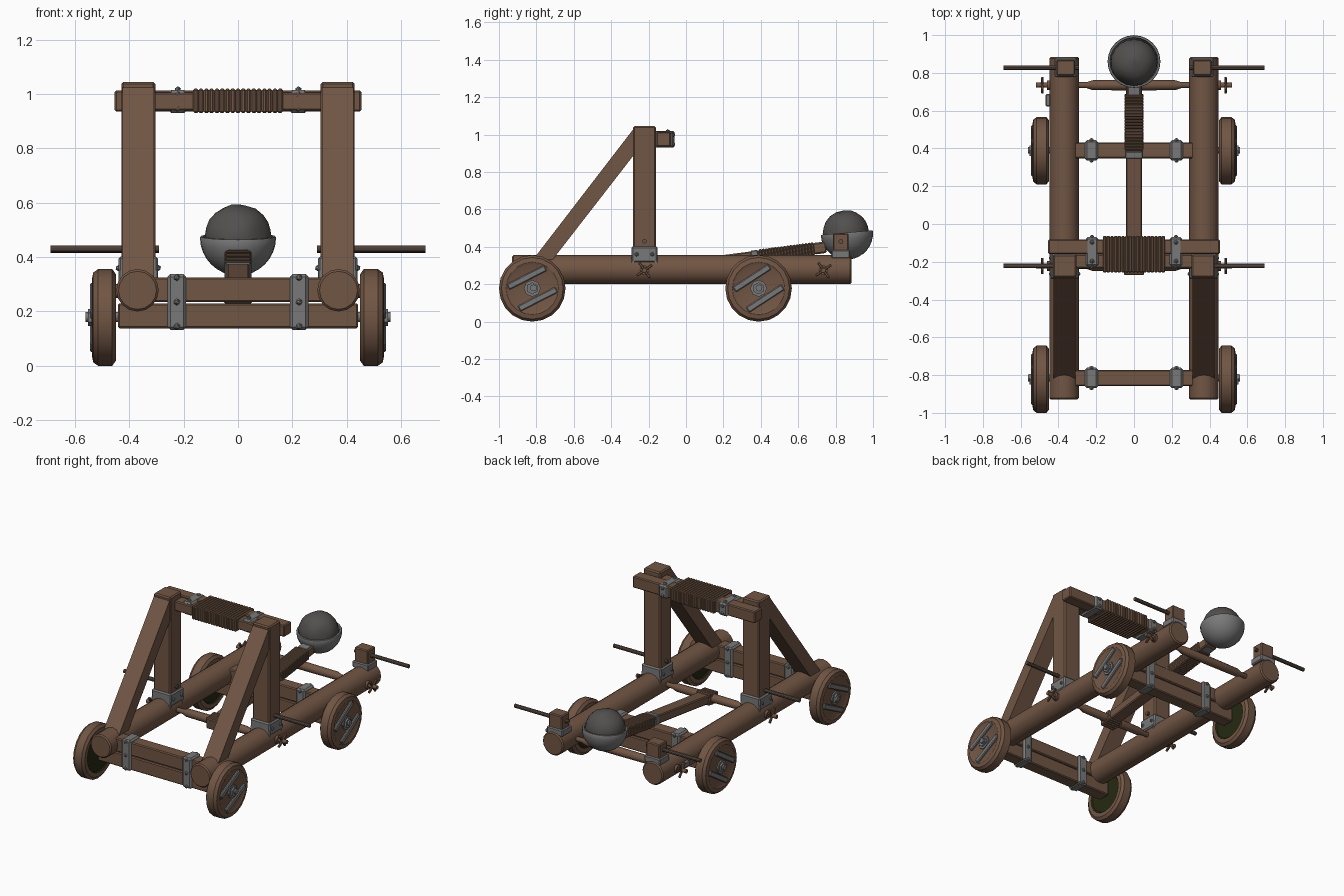
import bpy, bmesh, math, random
from mathutils import Matrix, Vector

if "Cube" in bpy.data.objects:
    bpy.data.objects.remove(bpy.data.objects["Cube"])

random.seed(7)

def material(name, rgb):
    m = bpy.data.materials.new(name)
    m.diffuse_color = (*rgb, 1)
    m.use_nodes = True
    m.node_tree.nodes["Principled BSDF"].inputs["Base Color"].default_value = m.diffuse_color
    return m

WOOD = material("brown wood", (0.165, 0.092, 0.058))
ROPE = material("rope brown", (0.16, 0.093, 0.058))
IRON = material("grey iron", (0.19, 0.19, 0.19))
ROD = material("weathered rod", (0.12, 0.085, 0.066))
STONE = material("dark stone", (0.085, 0.08, 0.077))
MOSS = material("dark olive", (0.02, 0.022, 0.006))
I = Matrix.Identity(4)
T = Matrix.Translation
ALONG_Y = Matrix.Rotation(math.pi / 2, 4, 'Z')

def finish(name, bm, mats, mtx=I, smooth=True):
    bmesh.ops.recalc_face_normals(bm, faces=bm.faces[:])
    bm.transform(mtx)
    if mtx.determinant() < 0:
        bmesh.ops.reverse_faces(bm, faces=bm.faces[:])
    me = bpy.data.meshes.new(name)
    bm.to_mesh(me)
    bm.free()
    for m in mats:
        me.materials.append(m)
    if smooth:
        me.polygons.foreach_set("use_smooth", [True] * len(me.polygons))
        me.set_sharp_from_angle(angle=math.radians(35))
    ob = bpy.data.objects.new(name, me)
    bpy.context.scene.collection.objects.link(ob)
    return ob

def add_box(bm, c, size, bevel=0.0):
    mtx = T(Vector(c)) @ Matrix.Diagonal((*size, 1))
    vs = bmesh.ops.create_cube(bm, size=1, matrix=mtx)["verts"]
    if bevel:
        es = list({e for v in vs for e in v.link_edges})
        bmesh.ops.bevel(bm, geom=es, offset=bevel, segments=1, affect='EDGES')

def box(name, c, size, mat, bevel=0.006, mtx=I):
    bm = bmesh.new()
    add_box(bm, c, size, bevel)
    return finish(name, bm, [mat], mtx, False)

def lathe(name, profile, mats, mtx=I, steps=16, rule=None):
    """Spin (x, radius) points around the x axis."""
    bm = bmesh.new()
    vs = [bm.verts.new((x, 0, r)) for x, r in profile]
    es = [bm.edges.new(p) for p in zip(vs, vs[1:])]
    bmesh.ops.spin(bm, geom=vs + es, cent=(0, 0, 0), axis=(1, 0, 0),
                   angle=2 * math.pi, steps=steps, use_merge=True)
    bmesh.ops.remove_doubles(bm, verts=bm.verts[:], dist=1e-5)
    if rule:
        for f in bm.faces:
            f.material_index = rule(f)
    return finish(name, bm, mats, mtx)

def rod(name, x0, x1, r, mat, mtx=I, steps=12):
    return lathe(name, [(x0, 0), (x0, r), (x1, r), (x1, 0)], [mat], mtx, steps)

def rope_wrap(name, a, b, n, w, h, mtx=I):
    """Row of rounded square coils along local x."""
    bm = bmesh.new()
    p = (b - a) / n
    for i in range(n):
        add_box(bm, (a + p * (i + .5), 0, 0), (p, w, h), p * .3)
    finish(name, bm, [ROPE], mtx, False)

def band(name, c, size, studs):
    """Iron strap with rounded studs on its faces."""
    bm = bmesh.new()
    add_box(bm, c, size, 0.01)
    for s in studs:
        bmesh.ops.create_icosphere(bm, subdivisions=1, radius=0.013, matrix=T(Vector(c) + Vector(s)))
    finish(name, bm, [IRON], I, False)

# round side rails
for s in (-1, 1):
    lathe("side_rail", [(-.93, 0), (-.93, .07), (-.922, .078), (.877, .078), (.885, .07), (.885, 0)],
          [WOOD], T((s * .37, 0, .278)) @ ALONG_Y)

# paired cross beams with straps, axles
for y in (-.815, .39):
    box("upper_cross_beam", (0, y, .28), (.66, .085, .09), WOOD)
    box("lower_cross_beam", (0, y, .184), (.885, .085, .092), WOOD)
    rod("axle", -.562, .562, .018, IRON, T((0, y, .18)))
    for s in (-1, 1):
        band("beam_strap", (s * .225, y, .235), (.068, .108, .205),
             [(0, dy, dz) for dy in (-.053, .053) for dz in (-.09, 0, .09)])

# wheels with mossy inner face, iron bars and hub nut
prof = [(.457, 0), (.457, .125), (.45, .132), (.45, .16), (.463, .178), (.515, .178),
        (.533, .165), (.538, .14), (.531, .125), (.531, 0)]
for y, ang in ((-.822, 27), (.388, 33)):
    for s in (-1, 1):
        M = T((0, y, .178)) @ Matrix.Scale(s, 4, (1, 0, 0))
        lathe("wheel", prof, [WOOD, MOSS], M, 20,
              lambda f: int(f.calc_center_median().x < .4571 and f.calc_center_median().yz.length < .127))
        R = M @ Matrix.Rotation(math.radians(ang), 4, 'X')
        for o in (-.065, .065):
            box("wheel_bar", (.535, 0, o), (.018, .225, .034), IRON, .005, R)
        rod("hub_washer", .52, .54, .045, IRON, M, 8)
        rod("hub_nut", .53, .552, .032, IRON, M, 6)

# upright posts, iron feet and slanted braces
for s in (-1, 1):
    x = s * .367
    box("upright_post", (x, -.222, .675), (.125, .123, .74), WOOD, .008)
    bm = bmesh.new()
    add_box(bm, (x, -.222, .36), (.146, .14, .085), .008)
    for dx in (-.055, .055):
        for dy in (-.06, .06):
            add_box(bm, (x + dx, -.222 + dy, .325), (.034, .02, .06), .004)
            bmesh.ops.create_icosphere(bm, subdivisions=1, radius=.012,
                                       matrix=T((x + dx * 1.32, -.222 + dy * .7, .36)))
    finish("post_foot", bm, [IRON], I, False)
    bm = bmesh.new()
    f = bm.faces.new([bm.verts.new((x - .058, y, z)) for y, z in
                      ((-.85, .29), (-.745, .29), (-.26, .915), (-.26, 1.03), (-.285, 1.025))])
    ext = bmesh.ops.extrude_face_region(bm, geom=[f])["geom"]
    bmesh.ops.translate(bm, vec=(.116, 0, 0), verts=[v for v in ext if isinstance(v, bmesh.types.BMVert)])
    if not f.is_valid or len(bm.faces) < 7:
        bmesh.ops.holes_fill(bm, edges=bm.edges[:])
    finish("slanted_brace", bm, [WOOD], I, False)

# padded top beam, two timbers side by side
box("top_beam_back", (0, -.12, .975), (.908, .078, .078), WOOD)
box("top_beam_front", (0, -.197, .973), (.62, .075, .066), WOOD)
rope_wrap("top_beam_padding", -.165, .165, 17, .195, .09, T((0, -.16, .975)))
for s in (-1, 1):
    band("top_strap", (s * .222, -.147, .973), (.066, .155, .086),
         [(0, dy, dz) for dy in (-.077, .077) for dz in (-.025, .025)]
         + [(0, dy, .043) for dy in (-.05, .05)])

# rear blocks, their iron feet, and long handle rods
for s in (-1, 1):
    x = s * .362
    box("rear_block", (x, .828, .405), (.1, .083, .135), WOOD)
    box("rear_block_foot", (x, .828, .36), (.118, .1, .045), IRON, .006)
    for y, z in ((-.222, .43), (.828, .428)):
        a, b = sorted((s * .29, s * .69))
        rod("handle_rod", a, b, .0125, ROD, T((0, y, z)), 10)

# winch rollers across the rails with crossed grips outside
for y in (-.222, .735):
    half = [(.52, 0), (.52, .013), (.46, .013), (.46, .026), (.438, .026), (.438, .016),
            (.25, .016), (.22, .026), (0, .028)]
    lathe("winch_roller", half + [(-x, r) for x, r in reversed(half[:-1])],
          [WOOD], T((0, y, .275)), 12)
    for s in (-1, 1):
        bm = bmesh.new()
        for k in range(2):
            vs = set(bm.verts)
            add_box(bm, (0, 0, 0), (.014, .1, .014), .003)
            bmesh.ops.rotate(bm, verts=[v for v in bm.verts if v not in vs],
                             matrix=Matrix.Rotation(math.radians(35 + 90 * k), 3, 'X'))
        finish("winch_grip", bm, [WOOD], T((s * .485, y, .275)), False)
box("winch_pawl", (-.455, .655, .275), (.025, .065, .03), IRON, .004)

# throwing arm
A = T((0, -.222, .272)) @ Matrix.Rotation(math.atan(.13), 4, 'X')
box("throwing_arm", (0, .47, 0), (.085, 1.02, .058), WOOD, .006, A)
rope_wrap("arm_rope", .62, .915, 18, .098, .07, A @ ALONG_Y)
rope_wrap("arm_root_rope", -.045, .045, 5, .105, .075, A @ ALONG_Y)
box("arm_collar", (0, .595, 0), (.094, .04, .066), IRON, .005, A)
box("cup_collar", (0, .945, 0), (.07, .06, .062), IRON, .005, A)

# iron cup: open hemisphere with thickness
half = [(-.14 * math.cos(a), .14 * math.sin(a)) for a in [math.pi / 2 * i / 8 for i in range(9)]]
inner = [(x * .9, r * .9) for x, r in reversed(half)]
lathe("cup", half + [(.004, .138), (.004, .128)] + inner, [IRON],
      T((0, .86, .472)) @ Matrix.Rotation(math.radians(5), 4, 'X') @ Matrix.Rotation(-math.pi / 2, 4, 'Y'), 24)

# boulder: ball with a few seeded dents
bm = bmesh.new()
bmesh.ops.create_icosphere(bm, subdivisions=3, radius=.124)
dents = [Vector([random.uniform(-1, 1) for _ in "xyz"]).normalized() for _ in range(14)]
for v in bm.verts:
    n = v.co.normalized()
    v.co *= min([1] + [.94 / max(n.dot(d), .1) for d in dents])
finish("boulder", bm, [STONE], T((0, .855, .473)))
